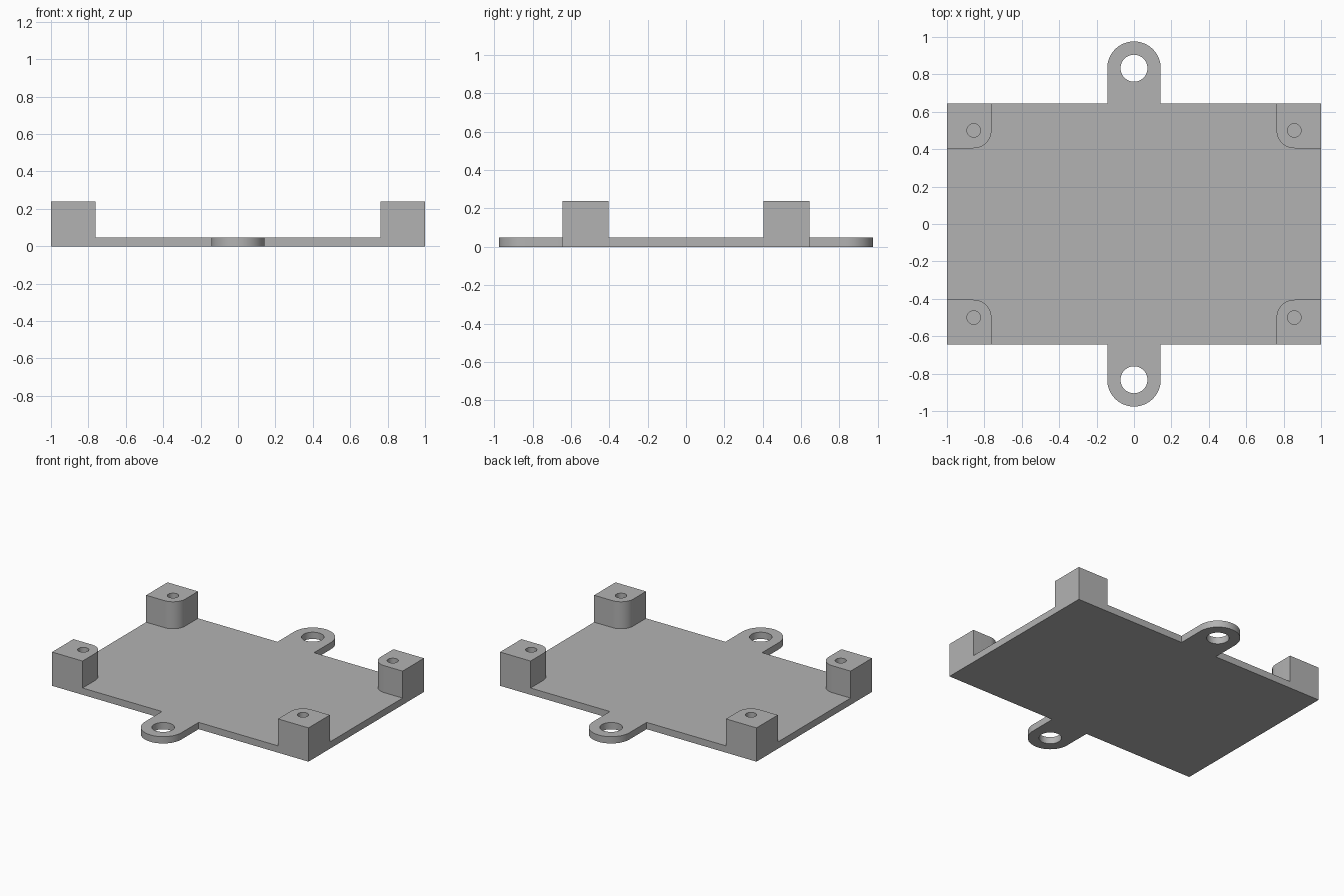
import bpy, bmesh
from math import pi, sin, cos

cube = bpy.data.objects.get("Cube")
if cube:
    bpy.data.objects.remove(cube, do_unlink=True)

HALF_X, HALF_Y = 1.0, 0.643
PLATE_H, POST_H = 0.048, 0.238
POST_W, POST_ROUND, SCREW_R = 0.238, 0.095, 0.036
TAB_R, TAB_Y, TAB_HOLE_R = 0.143, 0.833, 0.072

grey = bpy.data.materials.new("plain grey")
grey.use_nodes = True
grey.diffuse_color = (0.45, 0.45, 0.45, 1)
grey.node_tree.nodes["Principled BSDF"].inputs["Base Color"].default_value = grey.diffuse_color


def arc(cx, cy, r, start, end, steps):
    angles = [start + (end - start) * i / steps for i in range(steps + 1)]
    return [(cx + r * cos(a), cy + r * sin(a)) for a in angles]


def circle(cx, cy, r, steps=48):
    return arc(cx, cy, r, 0, 2 * pi, steps)[:-1]


def extruded(name, loops, z0, z1):
    """Fill an outline with holes and extrude it upward."""
    bm = bmesh.new()
    edges = []
    for loop in loops:
        verts = [bm.verts.new((x, y, z0)) for x, y in loop]
        edges += [bm.edges.new((v, verts[i - 1])) for i, v in enumerate(verts)]
    bmesh.ops.triangle_fill(bm, edges=edges, use_beauty=True, use_dissolve=False)
    result = bmesh.ops.extrude_face_region(bm, geom=bm.faces[:], use_keep_orig=True)
    top = [g for g in result["geom"] if isinstance(g, bmesh.types.BMVert)]
    bmesh.ops.translate(bm, verts=top, vec=(0, 0, z1 - z0))
    bmesh.ops.recalc_face_normals(bm, faces=bm.faces[:])
    mesh = bpy.data.meshes.new(name)
    bm.to_mesh(mesh)
    bm.free()
    mesh.materials.append(grey)
    obj = bpy.data.objects.new(name, mesh)
    bpy.context.collection.objects.link(obj)
    bpy.ops.object.select_all(action="DESELECT")
    obj.select_set(True)
    bpy.context.view_layer.objects.active = obj
    bpy.ops.object.shade_smooth_by_angle(angle=pi / 6)
    return obj


# Base plate with a rounded mounting tab at front and back
back_half = [(HALF_X, HALF_Y), (TAB_R, HALF_Y)]
back_half += arc(0, TAB_Y, TAB_R, 0, pi, 32)
back_half += [(-TAB_R, HALF_Y), (-HALF_X, HALF_Y)]
outline = back_half + [(-x, -y) for x, y in back_half]
tab_holes = [circle(0, side * TAB_Y, TAB_HOLE_R) for side in (1, -1)]
extruded("base_plate", [outline] + tab_holes, 0, PLATE_H)

# Corner posts with a rounded inner corner and a blind screw hole
in_x, in_y = HALF_X - POST_W, HALF_Y - POST_W
post = [(HALF_X, HALF_Y), (in_x, HALF_Y)]
post += arc(in_x + POST_ROUND, in_y + POST_ROUND, POST_ROUND, pi, 1.5 * pi, 14)
post += [(HALF_X, in_y)]
screw_hole = circle(HALF_X - TAB_R, HALF_Y - TAB_R, SCREW_R, 32)
for sx, x_name in ((1, "left"), (-1, "right")):
    for sy, y_name in ((-1, "front"), (1, "back")):
        loops = [[(sx * x, sy * y) for x, y in loop] for loop in (post, screw_hole)]
        extruded(f"{y_name}_{x_name}_post", loops, PLATE_H, POST_H)
